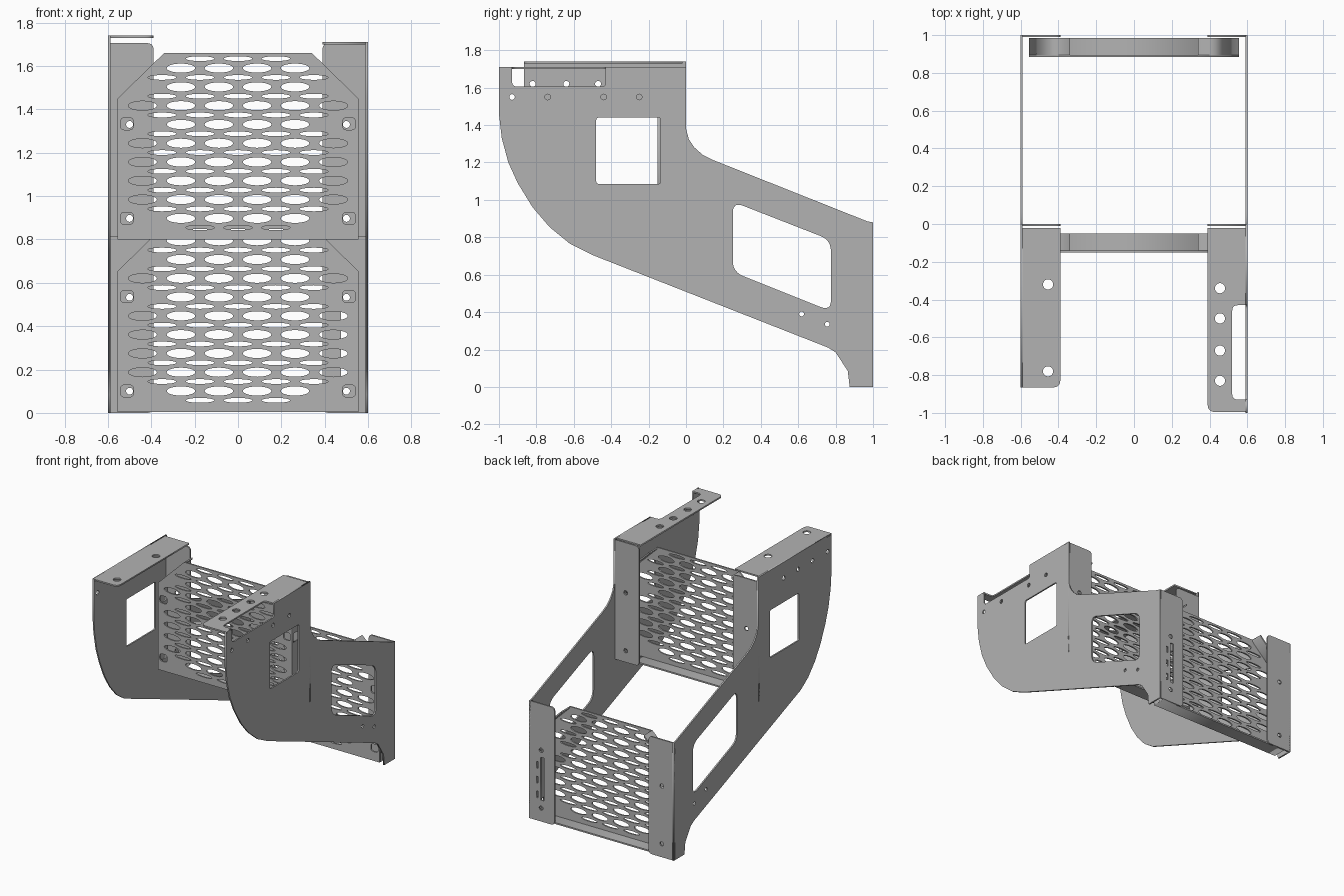
import bpy, math
from mathutils import Matrix, Vector

if "Cube" in bpy.data.objects:
    bpy.data.objects.remove(bpy.data.objects["Cube"])

steel = bpy.data.materials.new("grey_steel")
steel.diffuse_color = (0.45, 0.45, 0.45, 1)
steel.use_nodes = True
steel.node_tree.nodes["Principled BSDF"].inputs["Base Color"].default_value = steel.diffuse_color
T = 0.011   # sheet thickness

# local sheet axes (u, v, normal) -> world, for sheets facing x, y or z
AXES = {
    "x": Matrix(((0, 0, 1, 0), (1, 0, 0, 0), (0, 1, 0, 0), (0, 0, 0, 1))),
    "y": Matrix(((1, 0, 0, 0), (0, 0, -1, 0), (0, 1, 0, 0), (0, 0, 0, 1))),
    "z": Matrix.Identity(4),
}


def sheet(name, axis, at, loops, t=T):
    """Flat sheet with holes: first loop is the outline, the rest are holes."""
    cu = bpy.data.curves.new(name, "CURVE")
    cu.dimensions = "2D"
    cu.fill_mode = "BOTH"
    cu.extrude = t / 2
    for pts in loops:
        s = cu.splines.new("POLY")
        s.points.add(len(pts) - 1)
        for p, (u, v) in zip(s.points, pts):
            p.co = (u, v, 0, 1)
        s.use_cyclic_u = True
    tmp = bpy.data.objects.new(name + "_curve", cu)
    bpy.context.collection.objects.link(tmp)
    dg = bpy.context.evaluated_depsgraph_get()
    me = bpy.data.meshes.new_from_object(tmp.evaluated_get(dg))
    bpy.data.objects.remove(tmp)
    shift = Vector((0, 0, 0))
    shift["xyz".index(axis)] = at
    me.transform(Matrix.Translation(shift) @ AXES[axis])
    me.materials.clear()
    me.materials.append(steel)
    ob = bpy.data.objects.new(name, me)
    bpy.context.collection.objects.link(ob)
    return ob


def ellipse(u, v, a, b=None, n=20):
    b = b or a
    return [(u + a * math.cos(2 * math.pi * i / n), v + b * math.sin(2 * math.pi * i / n))
            for i in range(n)]


def rect(u0, u1, v0, v1):
    return [(u0, v0), (u1, v0), (u1, v1), (u0, v1)]


def rounded(pts, radius, n=6):
    """Round the polygon corners; radius is one number or one per corner."""
    out = []
    for i, p in enumerate(pts):
        r = radius[i] if isinstance(radius, (list, tuple)) else radius
        p, a, b = Vector(p), Vector(pts[i - 1]), Vector(pts[(i + 1) % len(pts)])
        if r == 0:
            out.append(tuple(p))
            continue
        s, e = p + (a - p).normalized() * r, p + (b - p).normalized() * r
        for k in range(n + 1):
            t = k / n
            out.append(tuple(s * (1 - t) ** 2 + p * 2 * t * (1 - t) + e * t * t))
    return out


# ---- side plates (y, z) ----
belly = [(-1, 1.46), (-0.985, 1.33), (-0.95, 1.2), (-0.9, 1.09), (-0.82, 0.96),
         (-0.73, 0.855), (-0.62, 0.765), (-0.5, 0.705)]
lower = [(0.76, 0.21), (0.80, 0.185), (0.865, 0.085), (0.875, 0.0), (1, 0), (1, 0.88),
         (0.97, 0.885), (0.14, 1.215), (0.09, 1.24), (0.045, 1.28), (0.015, 1.325), (0, 1.38)]
windows = [
    rounded(rect(-0.48, -0.135, 1.085, 1.44), 0.015, 3),
    rounded([(0.25, 0.99), (0.775, 0.785), (0.775, 0.405), (0.25, 0.615)], 0.06),
    ellipse(0.618, 0.39, 0.013), ellipse(0.755, 0.335, 0.013),
]
notch = rounded([(-0.43, 1.71), (-0.43, 1.605), (-0.93, 1.605), (-0.93, 1.71)], [0, 0.02, 0.03, 0])
sheet("right_side_plate", "x", 0.6 - T / 2,
      [belly + lower + [(0, 1.71)] + notch + [(-1, 1.71)]] + windows
      + [ellipse(y, 1.55, 0.015) for y in (-0.93, -0.74, -0.44, -0.25)])
short_belly = [(-0.5 + (y + 0.5) * 0.73, z) for y, z in belly]
sheet("left_side_plate", "x", -0.6 + T / 2,
      [short_belly + lower + [(0, 1.74), (-0.865, 1.74)]] + windows
      + [ellipse(y, 1.62, 0.016) for y in (-0.82, -0.64, -0.47, -0.3)])

# ---- top flanges (x, y) ----
sheet("right_top_flange", "z", 1.71 - T / 2,
      [rounded([(0.6, -0.02), (0.39, -0.02), (0.39, -0.995), (0.6, -0.995), (0.6, -0.93),
                (0.52, -0.93), (0.52, -0.43), (0.6, -0.43)], [0, 0, 0.04, 0, 0, 0.03, 0.03, 0])]
      + [ellipse(0.455, y, 0.027) for y in (-0.34, -0.5, -0.67, -0.83)])
sheet("left_top_flange", "z", 1.74 - T / 2,
      [rounded([(-0.6, -0.02), (-0.6, -0.865), (-0.39, -0.865), (-0.39, -0.02)], [0, 0, 0.04, 0])]
      + [ellipse(-0.455, y, 0.027) for y in (-0.32, -0.78)])

# ---- back flanges (x, z) ----
for level, y, z0, z1, dz in (("upper", -T / 2, 0.81, 1.705, 0), ("lower", 1 - T / 2, 0.0, 0.88, -0.797)):
    for side, s in (("right", 1), ("left", -1)):
        holes = [ellipse(s * 0.5, z + dz, 0.016) for z in (1.33, 0.897)]
        if level == "lower" and s > 0:   # long slot with small slots beside it
            holes.append(rect(0.475, 0.505, 0.16, 0.48))
            holes += [rect(0.525, 0.54, z, z + 0.05) for z in (0.17, 0.28, 0.39)]
        sheet(f"{level}_{side}_back_flange", "y", y,
              [rounded([(s * 0.6, z0), (s * 0.39, z0), (s * 0.39, z1), (s * 0.6, z1)],
                       [0, 0.03, 0.03, 0])] + holes)


# ---- perforated riser panels, folded to the back ----
def riser(name, y0, z0):
    y1 = y0 + 0.102
    W, C, H, K = 0.555, 0.34, 0.86, 0.65   # half width, chamfer start, height, chamfer foot
    holes = []
    for i in range(9):                      # wide slots
        z = z0 + 0.097 + 0.0866 * i
        cols = [-0.263, -0.088, 0.088, 0.263]
        if i in (1, 2, 3, 4, 6):
            cols += [-0.44, 0.44]
        holes += [ellipse(x, z, 0.066, 0.021) for x in cols]
    for i in range(10):                     # narrow slots between them
        z = z0 + 0.054 + 0.0866 * i
        cols = [-0.175, 0, 0.175] + ([-0.35, 0.35] if 0 < i < 9 else [])
        holes += [ellipse(x, z, 0.066, 0.011) for x in cols]
    for s in (-1, 1):                       # bolt access openings
        for z in (0.097, 0.533):
            holes.append(rounded(rect(s * 0.512 - 0.03, s * 0.512 + 0.03,
                                      z0 + z - 0.028, z0 + z + 0.028), 0.02, 4))
    sheet(name + "_face", "y", y0 + T / 2,
          [[(-W, z0), (W, z0), (W, z0 + K), (C, z0 + H), (-C, z0 + H), (-W, z0 + K)]] + holes)
    ym, d = (y0 + y1) / 2, y1 - y0
    sheet(name + "_bottom_fold", "y", ym, [rect(-W, W, z0, z0 + T)], d)
    for side, s in (("right", 1), ("left", -1)):
        sheet(f"{name}_{side}_fold", "x", s * (W - T / 2),
              [rect(y0, y1, z0, z0 + K)]
              + [rect(y0 + 0.015, y1 - 0.02, z0 + z - 0.033, z0 + z + 0.033) for z in (0.097, 0.526)])
        sheet(f"{name}_{side}_corner_fold", "y", ym,
              [[(s * W, z0 + K), (s * C, z0 + H), (s * C, z0 + H - 0.015), (s * (W - 0.011), z0 + K - 0.004)]], d)


riser("upper_riser", -0.152, 0.8)
riser("lower_riser", 0.883, 0.004)
